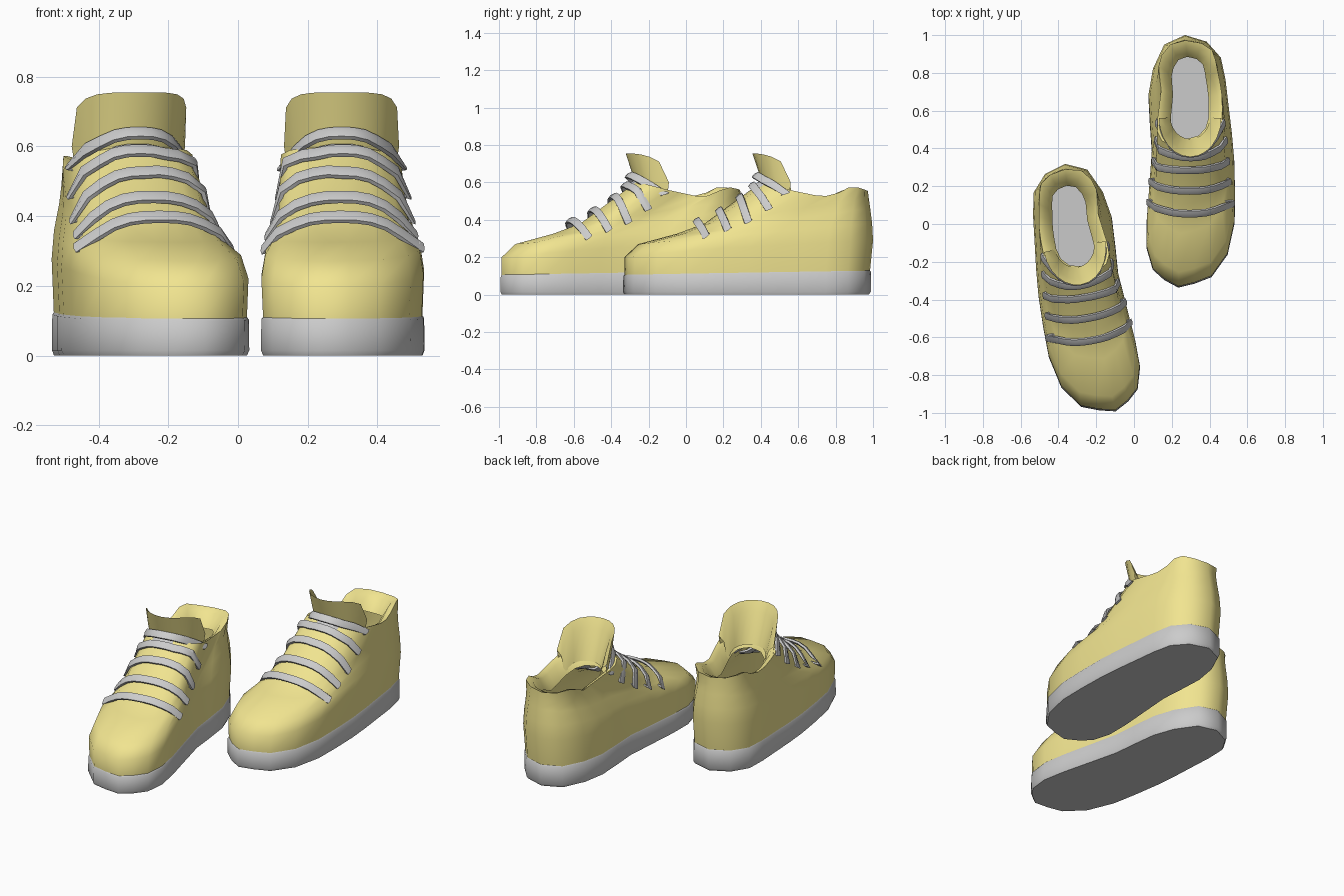
import bpy, math
from mathutils import Vector, Matrix
from mathutils.bvhtree import BVHTree

if "Cube" in bpy.data.objects:
    bpy.data.objects.remove(bpy.data.objects["Cube"])

yellow = bpy.data.materials.new("yellow_fabric")
yellow.diffuse_color = (0.88, 0.78, 0.28, 1)
yellow.use_nodes = True
yellow.node_tree.nodes["Principled BSDF"].inputs["Base Color"].default_value = yellow.diffuse_color

# Right shoe stays in place; left shoe is its mirror, turned 10 degrees and moved forward
LEFT = (Matrix.Translation((-0.325, -0.02, 0)) @ Matrix.Rotation(math.radians(10), 4, 'Z')
        @ Matrix.Translation((0.29, -0.66, 0)) @ Matrix.Scale(-1, 4, (1, 0, 0)))
SIDES = (("right", Matrix.Identity(4), False), ("left", LEFT, True))


def make_pair(part, verts, faces, mat=None, angle=50):
    for side, m, flip in SIDES:
        me = bpy.data.meshes.new(f"{side}_{part}")
        me.from_pydata([m @ Vector(v) for v in verts], [],
                       [f[::-1] if flip else f for f in faces])
        if mat:
            me.materials.append(mat)
        for p in me.polygons:
            p.use_smooth = True
        me.set_sharp_from_angle(angle=math.radians(angle))
        ob = bpy.data.objects.new(f"{side}_{part}", me)
        bpy.context.collection.objects.link(ob)


def loft(rows, closed=True):
    n = len(rows[0])
    verts = [p for r in rows for p in r]
    faces = [(k * n + i, k * n + (i + 1) % n, (k + 1) * n + (i + 1) % n, (k + 1) * n + i)
             for k in range(len(rows) - 1) for i in range(n if closed else n - 1)]
    return verts, faces


def interp(table, t):
    for (a, za), (b, zb) in zip(table, table[1:]):
        if t <= b:
            return za + (zb - za) * max(0, t - a) / (b - a)
    return table[-1][1]


# Footprint seen from above, counter-clockwise
FOOT = [(.27, 1), (.16, .95), (.10, .82), (.077, .685), (.085, .53), (.095, .39), (.08, .18),
        (.068, .02), (.067, -.125), (.10, -.24), (.16, -.295), (.235, -.336), (.32, -.315),
        (.41, -.28), (.495, -.16), (.532, .01), (.534, .17), (.53, .34), (.518, .48),
        (.50, .63), (.485, .76), (.46, .88), (.385, .965)]
FOOT_UV = [((x - .30) / .233, (y + .336) / 1.336) for x, y in FOOT]


def ring(cx, hw, yf, yb, ztab):
    return [(cx + u * hw, yf + v * (yb - yf), interp(ztab, v)) for u, v in FOOT_UV]


# Sole: closed slab with a slightly rounded top edge
verts, faces = loft([
    ring(.30, .228, -.330, .978, [(0, 0), (1, 0)]),
    ring(.30, .234, -.337, .988, [(0, .015), (1, .015)]),
    ring(.30, .233, -.335, .988, [(0, .100), (1, .122)]),
    ring(.30, .224, -.325, .978, [(0, .112), (1, .134)]),
])
n = len(FOOT)
faces += [tuple(range(n))[::-1], tuple(range(3 * n, 4 * n))]
make_pair("sole", verts, faces)

# Upper: rings rising from the sole, over the toe and up to the collar
RIM = [(0, .60), (.28, .558), (.56, .525), (.68, .53), (.81, .572), (.9, .575), (1, .555)]
upper = loft([
    ring(.30, .228, -.330, .984, [(0, .105), (1, .128)]),
    ring(.30, .233, -.330, 1.00, [(0, .20), (.3, .24), (1, .29)]),
    ring(.30, .222, -.255, .995, [(0, .27), (.3, .305), (1, .38)]),
    ring(.30, .197, -.05, .985, [(0, .325), (.2, .335), (.5, .39), (1, .46)]),
    ring(.30, .184, .10, .978, [(0, .38), (.2, .40), (.5, .45), (1, .51)]),
    ring(.295, .172, .40, .972, RIM),
])
make_pair("upper", *upper, yellow)

# Collar lining folded down into the opening
make_pair("collar_lining", *loft([
    ring(.295, .172, .40, .972, RIM),
    ring(.295, .140, .42, .935, [(t, z - .015) for t, z in RIM]),
    ring(.295, .100, .45, .885, [(t, z - .09) for t, z in RIM]),
]), yellow)


# Tongue: curved flap standing up at the front of the opening
def tongue_row(hw, yf, ys, ztop, drop, zend):
    row = []
    for i in range(13):
        a = -1 + i / 6
        z = zend if abs(a) == 1 else ztop - drop * a ** 4
        row.append((.297 + hw * math.sin(a * math.pi / 2),
                    ys - (ys - yf) * math.cos(a * math.pi / 2), z))
    return row


make_pair("tongue", *loft([
    tongue_row(.148, .42, .55, .56, .04, .50),
    tongue_row(.158, .392, .555, .645, .05, .55),
    tongue_row(.165, .355, .56, .755, .09, .60),
    tongue_row(.135, .385, .56, .70, .08, .57),
    tongue_row(.105, .45, .57, .53, .05, .46),
], closed=False), yellow)

# Laces: flat loops resting on the upper and passing back inside it
bvh = BVHTree.FromPolygons(*upper)
LACES = [  # centre y, centre z, end y, end z, inner x, outer x
    (.055, .398, .115, .305, .075, .513),
    (.175, .455, .225, .345, .083, .505),
    (.285, .525, .335, .385, .100, .497),
    (.352, .588, .445, .455, .115, .487),
    (.372, .638, .540, .530, .125, .470),
]
lace_verts, lace_faces = [], []
for yc, zc, ye, ze, xl, xr in LACES:
    outer, inner = [], []
    for i in range(11):
        u = -1 + i / 5
        p = Vector(((xl + xr) / 2 + u * (xr - xl) / 2,
                    yc + (ye - yc) * abs(u) ** 2.6, zc - (zc - ze) * abs(u) ** 2.8))
        axis = Vector((.297, p.y + .12, .2))
        d = (p - axis).normalized()
        hit = bvh.ray_cast(axis + d, -d)
        dist = (p - axis).length
        if hit[0]:
            dist = max(dist, 1 - hit[3] + .012)
        outer.append(axis + d * dist)
        if 0 < i < 10:
            inner.append(axis + d * (dist - .05))
    path = outer + inner[::-1]
    rows = []
    for i, p in enumerate(path):
        t = (path[(i + 1) % len(path)] - path[i - 1]).normalized()
        w = Vector((0, .78, .62))
        w = (w - t * w.dot(t)).normalized()
        nrm = t.cross(w)
        rows.append([p + w * a * .021 + nrm * b * .010
                     for a, b in ((-1, -.6), (0, -1), (1, -.6), (1, .6), (0, 1), (-1, .6))])
    v, f = loft(rows + [rows[0]])
    base = len(lace_verts)
    lace_verts += v
    lace_faces += [tuple(j + base for j in q) for q in f]
make_pair("laces", lace_verts, lace_faces)
